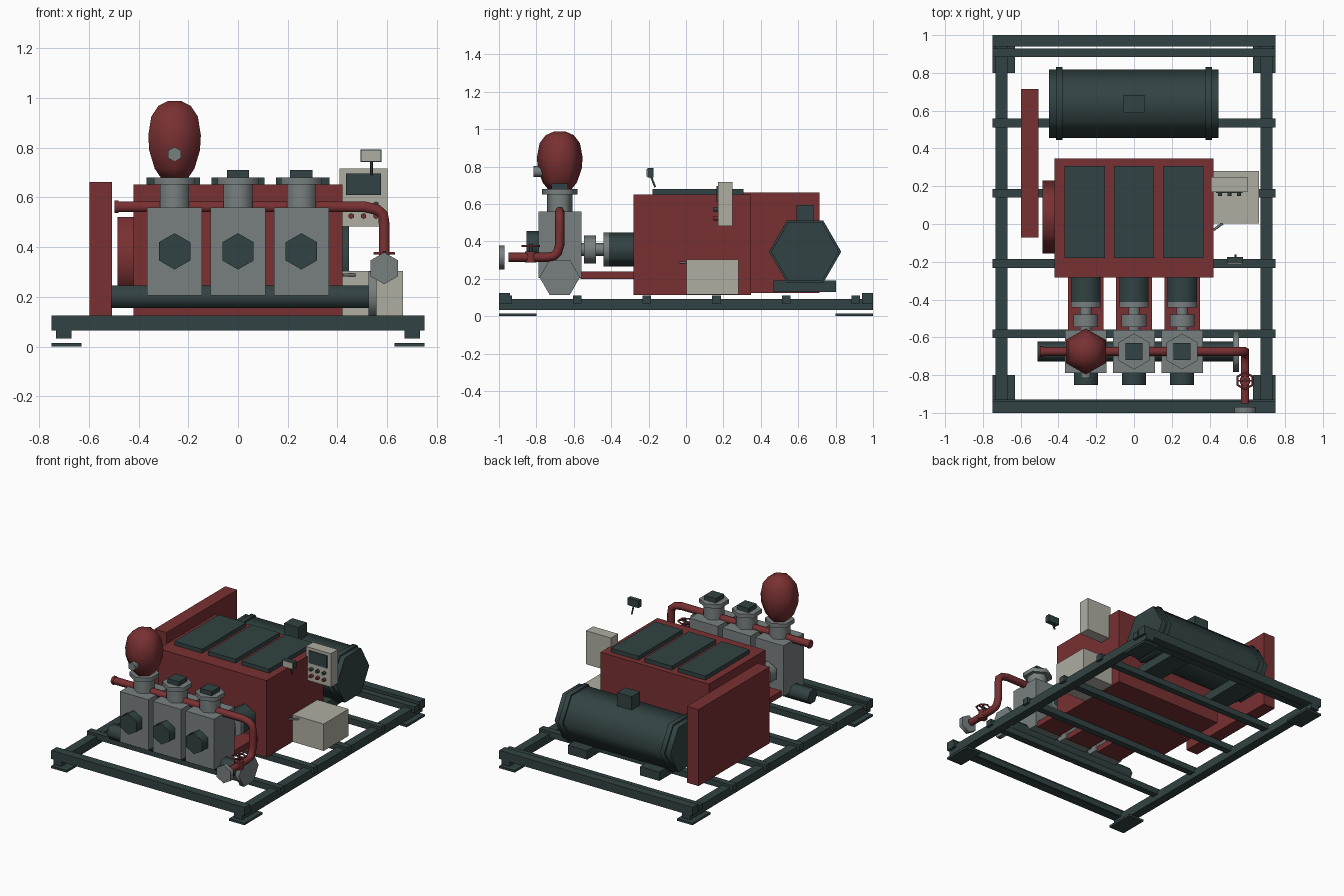
import bpy, bmesh, math
from mathutils import Vector

if "Cube" in bpy.data.objects:
    bpy.data.objects.remove(bpy.data.objects["Cube"])


def material(name, rgb):
    m = bpy.data.materials.new(name)
    m.diffuse_color = (*rgb, 1)
    m.use_nodes = True
    m.node_tree.nodes["Principled BSDF"].inputs["Base Color"].default_value = m.diffuse_color
    return m


RED = material("oxide red", (0.19, 0.03, 0.032))
DARK = material("dark slate", (0.032, 0.055, 0.056))
GREY = material("cast grey", (0.19, 0.215, 0.215))
BEIGE = material("cabinet beige", (0.43, 0.42, 0.36))


def finish(name, bm, mat):
    bmesh.ops.recalc_face_normals(bm, faces=bm.faces)
    me = bpy.data.meshes.new(name)
    bm.to_mesh(me)
    bm.free()
    me.materials.append(mat)
    ob = bpy.data.objects.new(name, me)
    bpy.context.collection.objects.link(ob)
    return ob


def box(name, mat, x0, x1, y0, y1, z0, z1):
    bm = bmesh.new()
    bmesh.ops.create_cube(bm, size=1)
    for v in bm.verts:
        v.co = ((x0 + x1) / 2 + v.co.x * (x1 - x0),
                (y0 + y1) / 2 + v.co.y * (y1 - y0),
                (z0 + z1) / 2 + v.co.z * (z1 - z0))
    return finish(name, bm, mat)


def lathe(name, mat, axis, centre, profile, n=6):
    """Turn (radius, offset along axis) points; smooth round the axis, sharp at rims."""
    bm = bmesh.new()
    c = Vector(centre)
    rings = []
    for r, h in profile:
        ring = []
        for i in range(n):
            a = 2 * math.pi * i / n
            u, w = r * math.cos(a), r * math.sin(a)
            p = {'x': (h, u, w), 'y': (w, h, u), 'z': (w, u, h)}[axis]
            ring.append(bm.verts.new(c + Vector(p)))
        rings.append(ring)
    for a, b in zip(rings, rings[1:]):
        for i in range(n):
            j = (i + 1) % n
            bm.faces.new((a[i], a[j], b[j], b[i]))
    bm.faces.new(rings[0])
    bm.faces.new(rings[-1])
    bmesh.ops.recalc_face_normals(bm, faces=bm.faces)
    for f in bm.faces:
        f.smooth = True
    for e in bm.edges:
        e.smooth = e.calc_face_angle(0) < math.radians(63)
    return finish(name, bm, mat)


def cyl(name, mat, axis, centre, r, h0, h1):
    return lathe(name, mat, axis, centre, [(r, h0), (r, h1)])


def tube(name, mat, points, r, cyclic=False):
    cu = bpy.data.curves.new(name, 'CURVE')
    cu.dimensions = '3D'
    cu.bevel_depth = r
    cu.bevel_resolution = 1
    cu.use_fill_caps = True
    s = cu.splines.new('POLY')
    s.points.add(len(points) - 1)
    for p, co in zip(s.points, points):
        p.co = (*co, 1)
    s.use_cyclic_u = cyclic
    cu.materials.append(mat)
    ob = bpy.data.objects.new(name, cu)
    bpy.context.collection.objects.link(ob)
    return ob


# Skid frame: side rails, end beams, cross members, foot plates
for s, side in ((-1, "left"), (1, "right")):
    a, b = sorted((s * 0.67, s * 0.732))
    box(f"{side}_rail", DARK, a, b, -1, 1, 0.032, 0.092)
    for t, end in ((-1, "front"), (1, "back")):
        xa, xb = sorted((s * 0.63, s * 0.75))
        ya, yb = sorted((t * 0.8, t))
        box(f"{side}_{end}_foot", DARK, xa, xb, ya, yb, 0, 0.015)
for t, end in ((-1, "front"), (1, "back")):
    a, b = sorted((t * 0.94, t))
    box(f"{end}_beam", DARK, -0.75, 0.75, a, b, 0.065, 0.125)
for i in range(6):
    y = -0.953 + 0.372 * i
    box(f"cross_member_{i}", DARK, -0.75, 0.75, y - 0.023, y + 0.023, 0.068, 0.11)

# Power end: crankcase, top covers, side drum, belt guard
box("crankcase", RED, -0.42, 0.42, -0.282, 0.347, 0.113, 0.652)
for i, x in enumerate((-0.26, 0, 0.26)):
    box(f"top_cover_{i}", DARK, x - 0.107, x + 0.107, -0.18, 0.308, 0.65, 0.68)
cyl("drive_drum", RED, 'x', (0, 0.037, 0.355), 0.192, -0.485, -0.41)
box("belt_guard", RED, -0.598, -0.506, -0.072, 0.714, 0.125, 0.662)

# Tank at the back with bands, saddles and top box
T = (0, 0.637, 0.345)
cyl("tank", DARK, 'x', T, 0.181, -0.45, 0.447)
for s in (-1, 1):
    cyl("tank_band", DARK, 'x', T, 0.193, s * 0.395 - 0.017, s * 0.395 + 0.017)
    box("tank_saddle", DARK, s * 0.28 - 0.075, s * 0.28 + 0.075, 0.467, 0.803, 0.13, 0.192)
box("tank_top_box", DARK, -0.056, 0.056, 0.59, 0.683, 0.49, 0.595)

# Three pump cylinders with plungers
PY = -0.675
for i, x in enumerate((-0.255, 0, 0.255)):
    box(f"fluid_block_{i}", GREY, x - 0.11, x + 0.11, -0.788, -0.56, 0.205, 0.56)
    cyl(f"front_plug_{i}", DARK, 'y', (x, 0, 0.383), 0.073, -0.852, -0.78)
    cyl(f"valve_neck_{i}", GREY, 'z', (x, PY, 0), 0.068, 0.55, 0.655)
    cyl(f"valve_flange_{i}", GREY, 'z', (x, PY, 0), 0.095, 0.652, 0.68)
    if i:
        box(f"valve_cap_{i}", DARK, x - 0.045, x + 0.045, PY - 0.045, PY + 0.045, 0.675, 0.71)
    box(f"plunger_tray_{i}", RED, x - 0.094, x + 0.094, -0.565, -0.275, 0.2, 0.24)
    cyl(f"plunger_housing_{i}", DARK, 'y', (x, 0, 0.357), 0.09, -0.412, -0.275)
    lathe(f"plunger_{i}", GREY, 'y', (x, 0, 0.357),
          [(0.035, -0.57), (0.035, -0.545), (0.075, -0.545), (0.075, -0.48), (0.035, -0.48),
           (0.035, -0.442), (0.09, -0.442), (0.09, -0.41)])

# Pulsation damper on the first cylinder
lathe("damper", RED, 'z', (-0.255, PY, 0),
      [(0.06, 0.675), (0.092, 0.715), (0.118, 0.79), (0.122, 0.85), (0.108, 0.925),
       (0.075, 0.968), (0.03, 0.988)])
cyl("damper_plug", GREY, 'y', (-0.255, 0, 0.773), 0.03, -0.815, -0.75)

# Suction manifold and flange
cyl("suction_manifold", DARK, 'x', (0, PY, 0.2), 0.052, -0.51, 0.53)
cyl("suction_flange", GREY, 'x', (0, PY, 0.208), 0.108, 0.525, 0.557)

# Discharge pipe with elbows, end cap, flange and hand wheel
DX, DZ = 0.588, 0.315
tube("discharge_pipe", RED,
     [(-0.49, PY, 0.562), (0.51, PY, 0.562), (0.56, PY, 0.55), (0.583, PY, 0.53), (DX, PY, 0.49),
      (DX, PY, 0.38), (DX, PY - 0.013, 0.34), (DX, PY - 0.03, 0.322), (DX, PY - 0.07, DZ),
      (DX, -0.95, DZ)], 0.025)
cyl("pipe_end_cap", RED, 'x', (0, PY, 0.562), 0.029, -0.497, -0.48)
cyl("discharge_flange", GREY, 'y', (DX, 0, DZ), 0.064, -1, -0.97)
cyl("valve_body", RED, 'z', (DX, -0.83, 0), 0.03, 0.287, 0.345)
cyl("valve_stem", DARK, 'z', (DX, -0.83, 0), 0.009, 0.33, 0.385)
tube("hand_wheel", RED,
     [(DX + 0.045 * math.sin(k * math.pi / 3), -0.83 + 0.045 * math.cos(k * math.pi / 3), 0.375)
      for k in range(6)], 0.006, True)
box("hand_wheel_spoke", RED, DX - 0.042, DX + 0.042, -0.835, -0.825, 0.371, 0.379)

# Control panel with screen and two rows of knobs
box("control_panel", BEIGE, 0.408, 0.602, 0.17, 0.249, 0.482, 0.717)
box("panel_screen", DARK, 0.434, 0.574, 0.163, 0.172, 0.61, 0.697)
for z, mat in ((0.572, DARK), (0.525, RED)):
    for x in (0.455, 0.505, 0.555):
        cyl("panel_knob", mat, 'y', (x, 0, z), 0.012, 0.148, 0.172)

# Electrical cabinet and its handle
box("cabinet", BEIGE, 0.41, 0.663, 0.003, 0.28, 0.115, 0.304)
tube("cabinet_handle", GREY, [(0.42, -0.032, 0.287), (0.47, 0.004, 0.287)], 0.007)

# Small display head on a short stem
box("display_head", DARK, 0.492, 0.577, -0.207, -0.175, 0.742, 0.792)
box("display_face", BEIGE, 0.496, 0.573, -0.212, -0.205, 0.746, 0.788)
tube("display_stem", DARK, [(0.537, -0.188, 0.75), (0.537, -0.165, 0.69)], 0.006)
